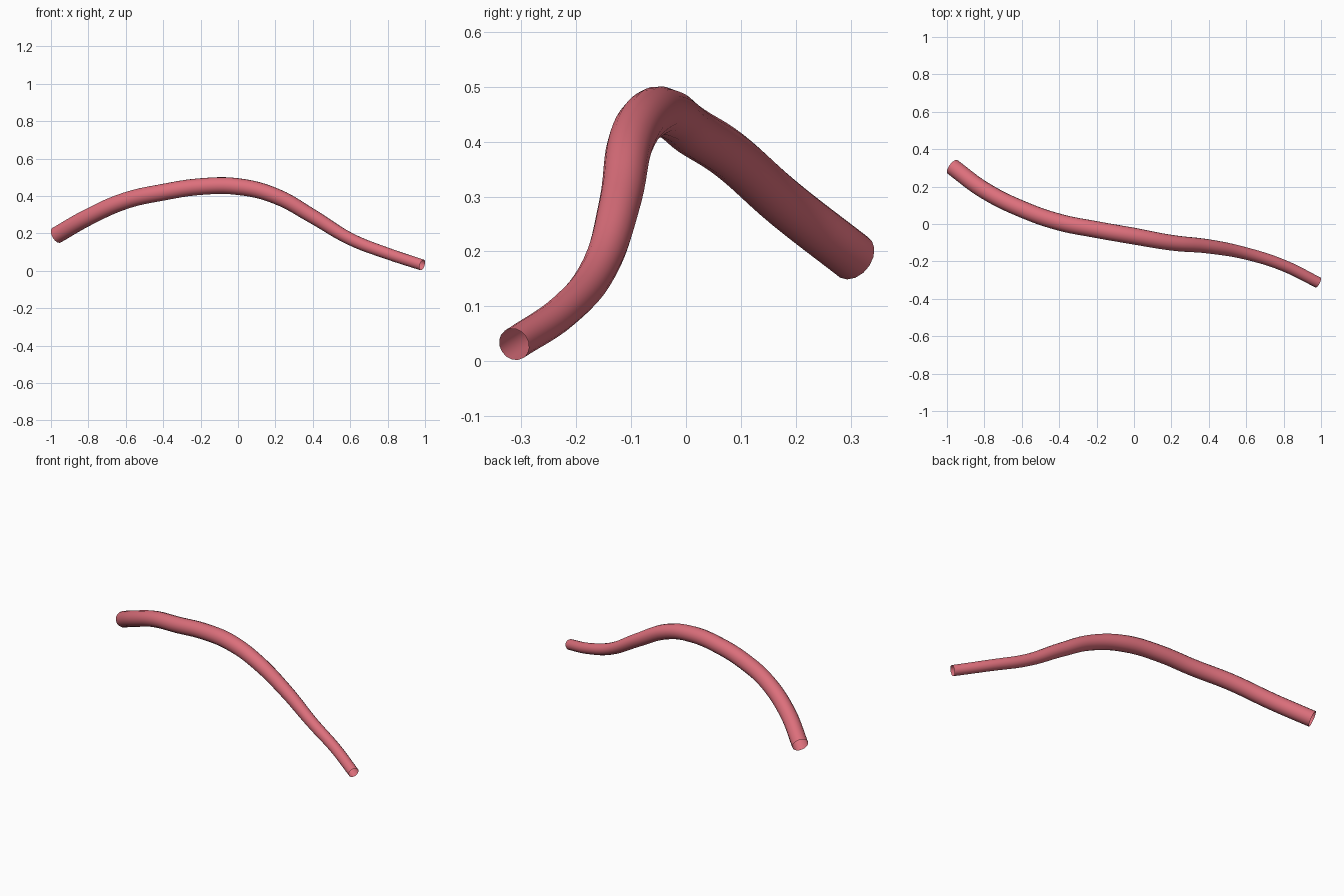
import bpy

cube = bpy.data.objects.get("Cube")
if cube:
    bpy.data.objects.remove(cube, do_unlink=True)

# Centre line of the tube: x, y, z, radius
path = [
    (-0.97, 0.305, 0.19, 0.045),
    (-0.80, 0.18, 0.287, 0.045),
    (-0.60, 0.08, 0.375, 0.045),
    (-0.40, 0.01, 0.42, 0.045),
    (-0.20, -0.03, 0.45, 0.045),
    (0.00, -0.065, 0.45, 0.045),
    (0.20, -0.10, 0.40, 0.042),
    (0.40, -0.12, 0.29, 0.038),
    (0.60, -0.158, 0.17, 0.033),
    (0.80, -0.222, 0.092, 0.031),
    (0.985, -0.313, 0.031, 0.030),
]

# Open, tapering tube swept along a smooth curve
curve = bpy.data.curves.new("curved_tube", "CURVE")
curve.dimensions = "3D"
curve.resolution_u = 6
curve.bevel_depth = 1.0
curve.bevel_resolution = 6
curve.use_fill_caps = False
spline = curve.splines.new("BEZIER")
spline.bezier_points.add(len(path) - 1)
for point, (x, y, z, radius) in zip(spline.bezier_points, path):
    point.co = (x, y, z)
    point.radius = radius
    point.handle_left_type = point.handle_right_type = "AUTO"

tube = bpy.data.objects.new("curved_tube", curve)
bpy.context.collection.objects.link(tube)

# Rosy red surface
color = (0.72, 0.16, 0.20, 1.0)
mat = bpy.data.materials.new("rosy_red")
mat.use_nodes = True
mat.diffuse_color = color
mat.node_tree.nodes["Principled BSDF"].inputs["Base Color"].default_value = color
curve.materials.append(mat)

# Turn the sweep into a smooth-shaded mesh
bpy.ops.object.select_all(action="DESELECT")
tube.select_set(True)
bpy.context.view_layer.objects.active = tube
bpy.ops.object.convert(target="MESH")
bpy.ops.object.shade_smooth_by_angle()
